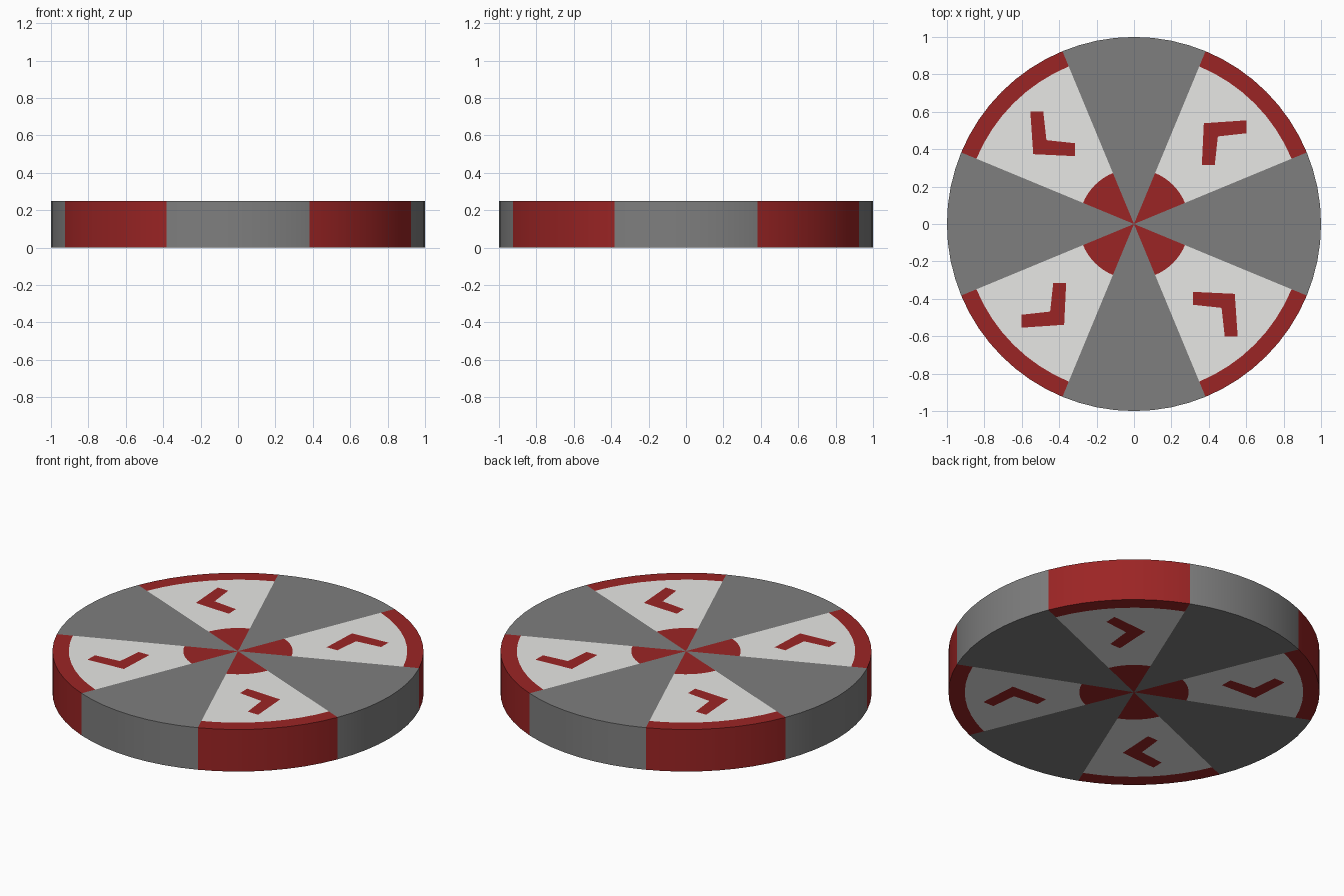
import bpy, bmesh, math

if "Cube" in bpy.data.objects:
    bpy.data.objects.remove(bpy.data.objects["Cube"])

HEIGHT = 0.25
R_HUB, R_BAND, R_RIM = 0.295, 0.912, 1.0
STEPS = 8                      # segments per 45 degree sector

# Flat colours
def material(name, rgb):
    m = bpy.data.materials.new(name)
    m.diffuse_color = (*rgb, 1.0)
    m.use_nodes = True
    m.node_tree.nodes["Principled BSDF"].inputs["Base Color"].default_value = m.diffuse_color
    return m

GREY, RED, WHITE = 0, 1, 2
mats = [material("grey", (0.21, 0.21, 0.21)),
        material("red", (0.33, 0.018, 0.018)),
        material("white", (0.84, 0.84, 0.82))]

# Chevron outline as (radial, tangential) offsets in its sector
CHEVRON = [(0.645, 0.117), (0.818, -0.034), (0.768, -0.082),
           (0.648, 0.014), (0.529, -0.082), (0.479, -0.034)]

bm = bmesh.new()

def arc(r, a0, z):
    """Vertices along one sector's arc."""
    return [bm.verts.new((r * math.cos(a), r * math.sin(a), z))
            for a in (a0 + math.radians(45) * i / STEPS for i in range(STEPS + 1))]

def face(verts, mat):
    bm.faces.new(verts).material_index = mat

def loop_edges(verts):
    out = []
    for a, b in zip(verts, verts[1:] + verts[:1]):
        out.append(bm.edges.get((a, b)) or bm.edges.new((a, b)))
    return out

def cap(a0, z, marked):
    """One sector of the top or bottom; returns its rim arc."""
    centre = bm.verts.new((0, 0, z))
    hub, band, rim = (arc(r, a0, z) for r in (R_HUB, R_BAND, R_RIM))
    col = RED if marked else GREY
    for i in range(STEPS):
        face([centre, hub[i], hub[i + 1]], col)
        face([band[i], rim[i], rim[i + 1], band[i + 1]], col)
    field = hub + band[::-1]
    if not marked:
        for i in range(STEPS):
            face([hub[i], band[i], band[i + 1], hub[i + 1]], GREY)
        return rim
    # White field with the chevron cut into it
    mid = a0 + math.radians(22.5)
    c, s = math.cos(mid), math.sin(mid)
    chev = [bm.verts.new((r * c - t * s, r * s + t * c, z)) for r, t in CHEVRON]
    edges = loop_edges(field) + loop_edges(chev)
    res = bmesh.ops.triangle_fill(bm, edges=edges, use_beauty=True, normal=(0, 0, 1))
    for f in res["geom"]:
        if isinstance(f, bmesh.types.BMFace):
            f.material_index = WHITE
    face(chev, RED)
    return rim

# Eight sectors, alternating grey and marked, with matching rim wall
for k in range(8):
    a0 = math.radians(-22.5 + 45 * k)
    marked = k % 2 == 1
    low, high = cap(a0, 0.0, marked), cap(a0, HEIGHT, marked)
    for i in range(STEPS):
        face([low[i], low[i + 1], high[i + 1], high[i]], RED if marked else GREY)

bmesh.ops.remove_doubles(bm, verts=bm.verts, dist=1e-5)
bmesh.ops.recalc_face_normals(bm, faces=bm.faces)

mesh = bpy.data.meshes.new("disc")
bm.to_mesh(mesh)
bm.free()
for m in mats:
    mesh.materials.append(m)
disc = bpy.data.objects.new("disc", mesh)
bpy.context.collection.objects.link(disc)

# Smooth rim, sharp top and bottom edges
bpy.context.view_layer.objects.active = disc
disc.select_set(True)
bpy.ops.object.shade_smooth_by_angle(angle=math.radians(30))
